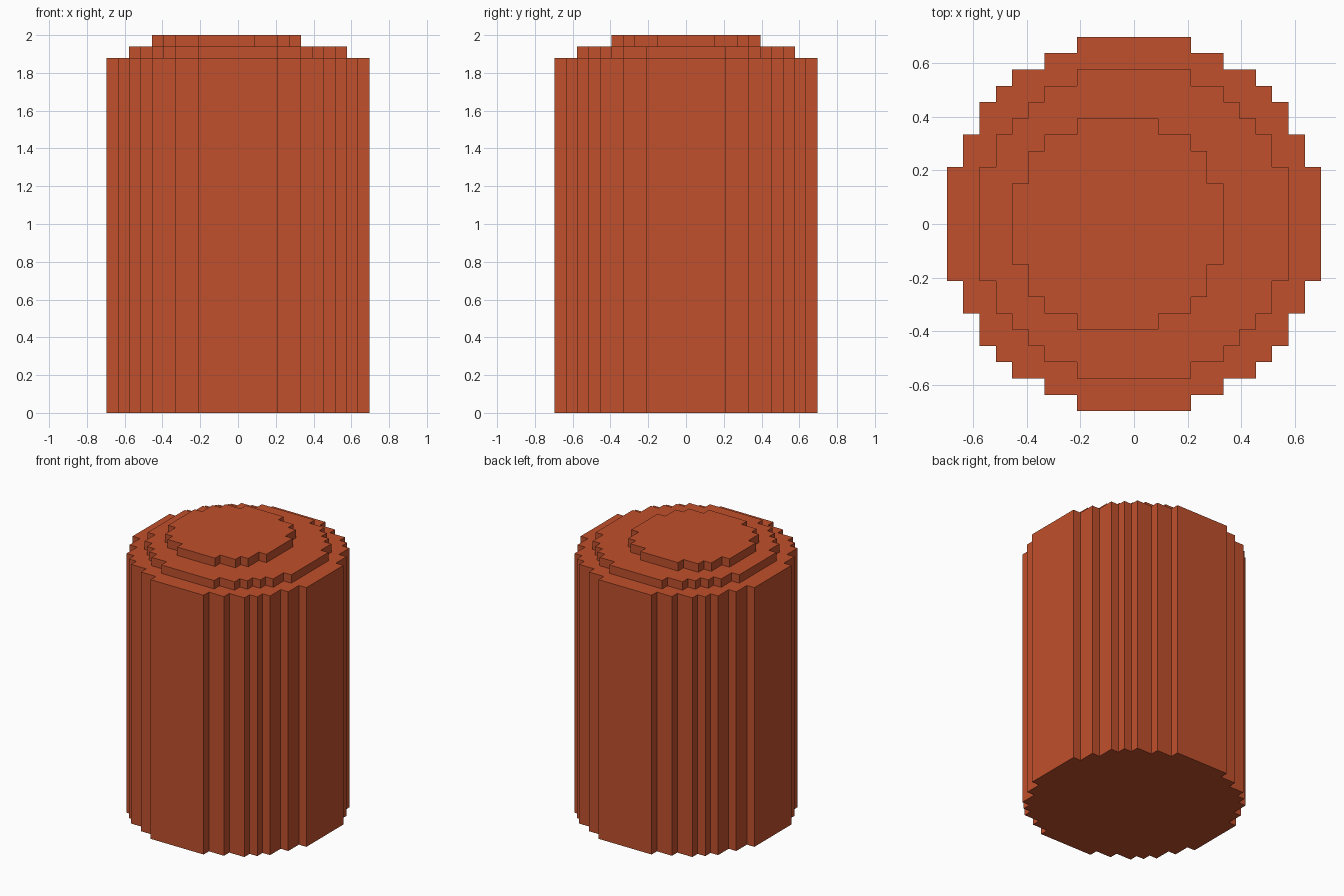
import bpy
import bmesh

cube = bpy.data.objects.get("Cube")
if cube:
    bpy.data.objects.remove(cube, do_unlink=True)

U = 2 / 33  # one block

clay = bpy.data.materials.new("burnt orange")
clay.use_nodes = True
color = (0.53, 0.08, 0.025, 1)
clay.diffuse_color = color
clay.node_tree.nodes["Principled BSDF"].inputs["Base Color"].default_value = color


def stepped_disc(name, corners, z0, z1, cx=0):
    """Extrude a stepped circle; corners are one quarter's outer corners, in blocks."""
    quarter = []
    for i, (x, y) in enumerate(corners):
        quarter.append((x, y))
        if i + 1 < len(corners):
            quarter.append((corners[i + 1][0], y))  # inner corner of the step
    outline = []
    for _ in range(4):
        outline += quarter
        quarter = [(-y, x) for x, y in quarter]

    bm = bmesh.new()
    base = bm.faces.new([bm.verts.new(((x + cx) * U, y * U, z0 * U)) for x, y in outline])
    top = bmesh.ops.extrude_face_region(bm, geom=[base], use_keep_orig=True)["geom"]
    verts = [g for g in top if isinstance(g, bmesh.types.BMVert)]
    bmesh.ops.translate(bm, verts=verts, vec=(0, 0, (z1 - z0) * U))
    bmesh.ops.recalc_face_normals(bm, faces=bm.faces)
    mesh = bpy.data.meshes.new(name)
    bm.to_mesh(mesh)
    bm.free()
    mesh.materials.append(clay)
    obj = bpy.data.objects.new(name, mesh)
    bpy.context.collection.objects.link(obj)


# Tall column
stepped_disc("column", [(11.5, 3.5), (10.5, 5.5), (9.5, 7.5), (8.5, 8.5),
                        (7.5, 9.5), (5.5, 10.5), (3.5, 11.5)], 0, 31)
# Middle tier
stepped_disc("middle_tier", [(9.5, 3.5), (8.5, 5.5), (7.5, 6.5), (6.5, 7.5),
                             (5.5, 8.5), (3.5, 9.5)], 31, 32)
# Top tier, one block off centre
stepped_disc("top_tier", [(6.5, 2.5), (5.5, 4.5), (4.5, 5.5), (2.5, 6.5)], 32, 33, cx=-1)
